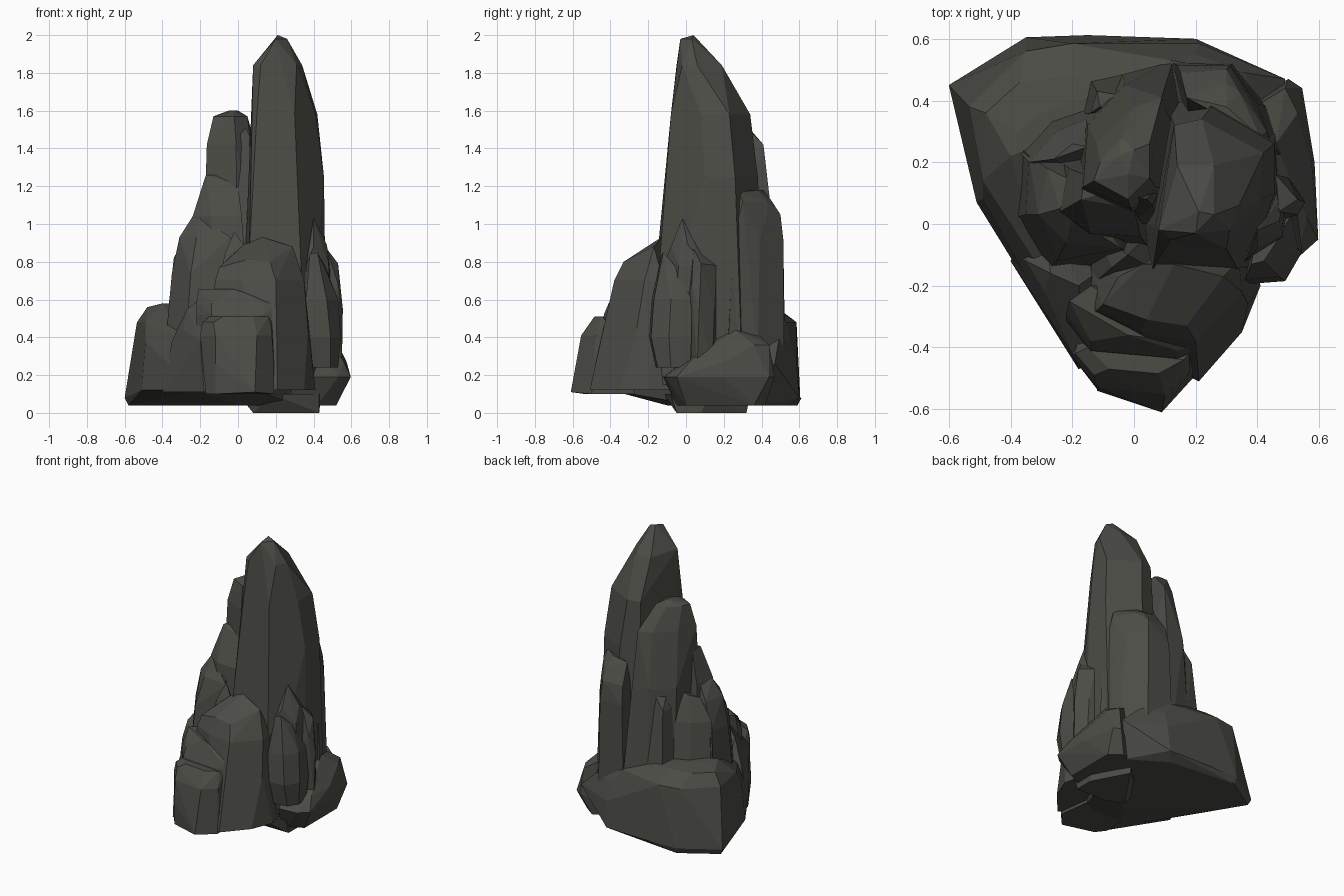
import bpy, bmesh

mat = bpy.data.materials.new("dark grey stone")
mat.diffuse_color = (0.072, 0.072, 0.062, 1)


def rock(name, *layers):
    """Faceted boulder: convex hull of rings; each layer is (z, [x, y, x, y, ...]),
    an (x, y, z) triple is a single corner."""
    bm = bmesh.new()
    for layer in layers:
        if len(layer) == 3:
            bm.verts.new(layer)
        else:
            z, p = layer
            for i in range(0, len(p), 2):
                bm.verts.new((p[i], p[i + 1], z))
    res = bmesh.ops.convex_hull(bm, input=bm.verts[:])
    junk = {e for e in res["geom_interior"] + res["geom_unused"]
            if isinstance(e, bmesh.types.BMVert)}
    bmesh.ops.delete(bm, geom=list(junk), context='VERTS')
    # merge nearly flat neighbours into larger facets
    bmesh.ops.dissolve_limit(bm, angle_limit=0.1, verts=bm.verts[:], edges=bm.edges[:])
    bmesh.ops.recalc_face_normals(bm, faces=bm.faces[:])
    me = bpy.data.meshes.new(name)
    bm.to_mesh(me)
    bm.free()
    me.materials.append(mat)
    ob = bpy.data.objects.new(name, me)
    bpy.context.collection.objects.link(ob)
    return ob


# tall main spire
rock("main_spire",
     (0.21, 0.04, 2.0), (0.20, -0.03, 1.98), (0.26, 0.03, 1.98),
     (1.84, [0.08, -0.02, 0.12, -0.05, 0.31, -0.02, 0.34, 0.06, 0.26, 0.19, 0.14, 0.19]),
     (1.58, [0.07, 0.0, 0.10, -0.08, 0.30, -0.08, 0.41, 0.08, 0.42, 0.23, 0.22, 0.34, 0.13, 0.32]),
     (1.25, [0.06, 0.0, 0.10, -0.115, 0.31, -0.11, 0.455, 0.10, 0.455, 0.26, 0.25, 0.38, 0.12, 0.35]),
     (0.85, [0.04, 0.0, 0.06, -0.15, 0.34, -0.15, 0.45, 0.08, 0.45, 0.28, 0.25, 0.40, 0.10, 0.35]),
     (0.15, [0.02, 0.0, 0.04, -0.19, 0.36, -0.19, 0.47, 0.08, 0.46, 0.3, 0.1, 0.40]))

# second spire, left of the main one
rock("second_spire",
     (1.6, [-0.02, 0.16, -0.05, 0.22, 0.0, 0.24]),
     (1.57, [-0.13, 0.14, -0.11, 0.20, -0.02, 0.08, 0.05, 0.15, 0.05, 0.26, -0.04, 0.28]),
     (1.42, [-0.165, 0.12, -0.01, 0.05, 0.07, 0.12, -0.12, 0.26, 0.0, 0.38, 0.09, 0.41]),
     (1.05, [-0.175, 0.10, -0.01, 0.04, 0.09, 0.10, -0.15, 0.32, -0.03, 0.45, 0.11, 0.46]),
     (0.3, [-0.2, 0.08, 0.0, 0.0, 0.2, 0.1, -0.17, 0.38, -0.04, 0.50, 0.13, 0.54]))
rock("spire_sliver",
     (0.04, 0.08, 1.51), (0.0, 0.09, 1.46), (0.06, 0.06, 1.47),
     (0.9, [-0.01, 0.0, 0.08, 0.0, 0.10, 0.14, -0.04, 0.14]))
rock("left_upper_step",
     (1.26, [-0.17, 0.08, -0.16, 0.16, -0.1, 0.1]),
     (1.21, [0.0, 0.05, -0.14, 0.05, 0.0, 0.14]),
     (1.04, [-0.24, 0.04, -0.14, -0.03, 0.02, -0.04, -0.21, 0.18, 0.02, 0.2]),
     (0.5, [-0.27, 0.04, -0.14, -0.07, 0.06, -0.09, -0.26, 0.22, 0.02, 0.25]))

# left buttresses
rock("left_buttress",
     (1.04, [-0.24, 0.05, -0.20, 0.02, -0.20, 0.14]),
     (0.93, [-0.31, 0.03, -0.22, -0.06, -0.04, -0.08, -0.28, 0.18]),
     (0.74, [-0.35, 0.03, -0.25, -0.12, 0.0, -0.11, -0.34, 0.22]),
     (0.3, [-0.39, 0.02, -0.28, -0.15, 0.0, -0.15, -0.39, 0.27, -0.1, 0.33]))
rock("left_back_buttress",
     (-0.26, 0.21, 0.97), (-0.20, 0.26, 0.99), (-0.15, 0.25, 1.0),
     (0.82, [-0.34, 0.20, -0.25, 0.30, -0.13, 0.35]),
     (0.35, [-0.39, 0.25, -0.28, 0.36, -0.1, 0.42, -0.15, 0.15]))
rock("rear_buttress",
     (1.0, [-0.06, 0.42, -0.11, 0.38, -0.05, 0.36]),
     (0.92, [-0.12, 0.43, -0.14, 0.36, 0.0, 0.44]),
     (0.35, [-0.15, 0.48, 0.0, 0.51, 0.1, 0.40, -0.18, 0.35]))
rock("shelf_chip",
     (-0.02, -0.1, 0.96), (0.05, -0.14, 0.86), (-0.07, -0.14, 0.84),
     (0.5, [-0.14, -0.2, 0.1, -0.22, 0.08, 0.0, -0.14, 0.0]))

# back right column
rock("back_right_column",
     (0.17, 0.41, 1.18), (0.30, 0.38, 1.18), (0.41, 0.28, 1.17),
     (1.12, [0.16, 0.45, 0.30, 0.455, 0.34, 0.43, 0.43, 0.30]),
     (1.05, [0.15, 0.49, 0.30, 0.50, 0.36, 0.43]),
     (0.92, [0.14, 0.515, 0.31, 0.515, 0.40, 0.39, 0.45, 0.25]),
     (0.3, [0.12, 0.525, 0.32, 0.52, 0.43, 0.38, 0.48, 0.22, 0.2, 0.2]))

# right buttresses
rock("right_peak",
     (0.40, -0.02, 1.03), (0.47, 0.01, 0.89), (0.40, -0.08, 0.88), (0.42, 0.06, 0.86),
     (0.78, [0.36, -0.12, 0.48, -0.04, 0.49, 0.10, 0.42, 0.17]),
     (0.3, [0.34, -0.14, 0.50, -0.06, 0.50, 0.14, 0.36, 0.17]))
rock("right_front_buttress",
     (0.38, -0.13, 0.84), (0.42, -0.12, 0.85), (0.46, -0.06, 0.78),
     (0.60, [0.36, -0.18, 0.47, -0.17, 0.53, -0.08, 0.51, 0.03, 0.40, 0.0]),
     (0.40, [0.36, -0.195, 0.49, -0.185, 0.545, -0.09, 0.53, 0.03, 0.40, 0.0]),
     (0.24, [0.37, -0.16, 0.49, -0.15, 0.53, -0.08, 0.52, 0.02, 0.40, 0.0]))
rock("right_side_buttress",
     (0.47, 0.04, 0.87), (0.53, 0.08, 0.79), (0.46, 0.16, 0.78), (0.53, 0.03, 0.68),
     (0.55, [0.555, 0.07, 0.50, 0.15, 0.44, 0.0, 0.42, 0.17]),
     (0.25, [0.55, 0.06, 0.51, 0.14, 0.44, 0.0, 0.42, 0.17]))

# front boulders
rock("front_boulder",
     (0.13, -0.13, 0.93), (0.03, -0.13, 0.89), (0.29, -0.17, 0.88), (-0.05, -0.17, 0.82),
     (-0.10, -0.26, 0.77), (0.04, -0.31, 0.81), (0.17, -0.33, 0.80),
     (0.70, [-0.12, -0.28, 0.02, -0.35, 0.20, -0.38, 0.35, -0.22, 0.34, -0.12]),
     (0.45, [-0.16, -0.30, 0.22, -0.43, 0.37, -0.26, 0.36, -0.1]),
     (0.12, [-0.20, -0.3, 0.21, -0.51, 0.35, -0.35, 0.41, -0.20, 0.36, 0.0, -0.2, 0.0]))
rock("front_upper_slab",
     (0.655, [-0.21, -0.25, -0.06, -0.33, -0.02, -0.36, -0.14, -0.2]),
     (0.58, [-0.22, -0.29, -0.14, -0.38, 0.14, -0.41, 0.21, -0.39]),
     (0.52, [-0.22, -0.31, -0.14, -0.41, 0.14, -0.435, 0.22, -0.40]),
     (0.3, [-0.22, -0.32, -0.14, -0.43, 0.14, -0.45, 0.23, -0.40, 0.1, -0.2]))
rock("front_lower_block",
     (0.51, [-0.15, -0.40, -0.08, -0.47, 0.08, -0.485, 0.16, -0.44]),
     (0.48, [-0.19, -0.42, -0.13, -0.49, 0.09, -0.505, 0.18, -0.42]),
     (0.41, [-0.20, -0.43, -0.12, -0.53, 0.10, -0.555, 0.18, -0.48]),
     (0.26, [-0.18, -0.46, -0.12, -0.54, 0.12, -0.56, 0.19, -0.48]),
     (0.09, -0.61, 0.11),
     (0.10, [-0.17, -0.47, -0.12, -0.535, 0.19, -0.50, 0.15, -0.2, -0.15, -0.2]))
rock("left_front_block",
     (-0.18, -0.2, 0.62), (-0.27, -0.16, 0.55),
     (0.44, [-0.29, -0.22, -0.22, -0.34, -0.14, -0.43]),
     (0.38, [-0.35, -0.12, -0.28, -0.26, -0.20, -0.42]),
     (0.11, [-0.40, -0.12, -0.22, -0.41, -0.18, -0.47, 0.1, -0.4, 0.1, 0.0, -0.3, 0.1]))

# wide base slab around the left and the back
rock("back_base",
     (0.58, [-0.38, 0.30, -0.30, 0.36, -0.40, 0.22, -0.2, 0.3]),
     (0.56, [-0.48, 0.36, -0.37, 0.46, -0.20, 0.48, 0.0, 0.46]),
     (0.48, [-0.535, 0.38, -0.35, 0.56, -0.20, 0.585, 0.12, 0.53, -0.49, 0.14]),
     (0.38, [-0.49, 0.08, -0.36, -0.08, -0.28, -0.18, 0.20, 0.55, 0.36, 0.49]),
     (0.26, [0.21, 0.585, 0.49, 0.47, 0.45, 0.2]),
     (0.12, [-0.59, 0.42, -0.51, 0.07, -0.36, -0.18, -0.22, -0.40, 0.1, -0.4]),
     (0.08, [-0.60, 0.45, -0.35, 0.605, -0.15, 0.612, 0.20, 0.60]),
     (0.04, [-0.58, 0.44, -0.34, 0.59, 0.15, 0.54, 0.40, 0.38, 0.30, 0.05, 0.0, -0.1]))
rock("right_base",
     (0.44, [0.42, 0.22, 0.46, 0.26, 0.36, 0.36]),
     (0.36, [0.49, 0.44, 0.53, 0.36]),
     (0.27, [0.56, 0.02, 0.45, -0.02, 0.575, 0.20]),
     (0.19, [0.597, -0.05, 0.53, -0.11, 0.40, -0.12, 0.585, 0.20, 0.545, 0.44, 0.50, 0.47]),
     (0.04, [0.52, 0.0, 0.42, -0.05, 0.52, 0.36, 0.44, 0.42, 0.2, 0.3, 0.2, 0.0]))
rock("bottom_stub",
     (0.0, [0.08, 0.0, 0.20, -0.05, 0.43, -0.05, 0.43, 0.08, 0.30, 0.32, 0.22, 0.15]),
     (0.10, [0.0, 0.05, 0.18, -0.12, 0.43, -0.08, 0.44, 0.12, 0.3, 0.34, 0.12, 0.15]))
